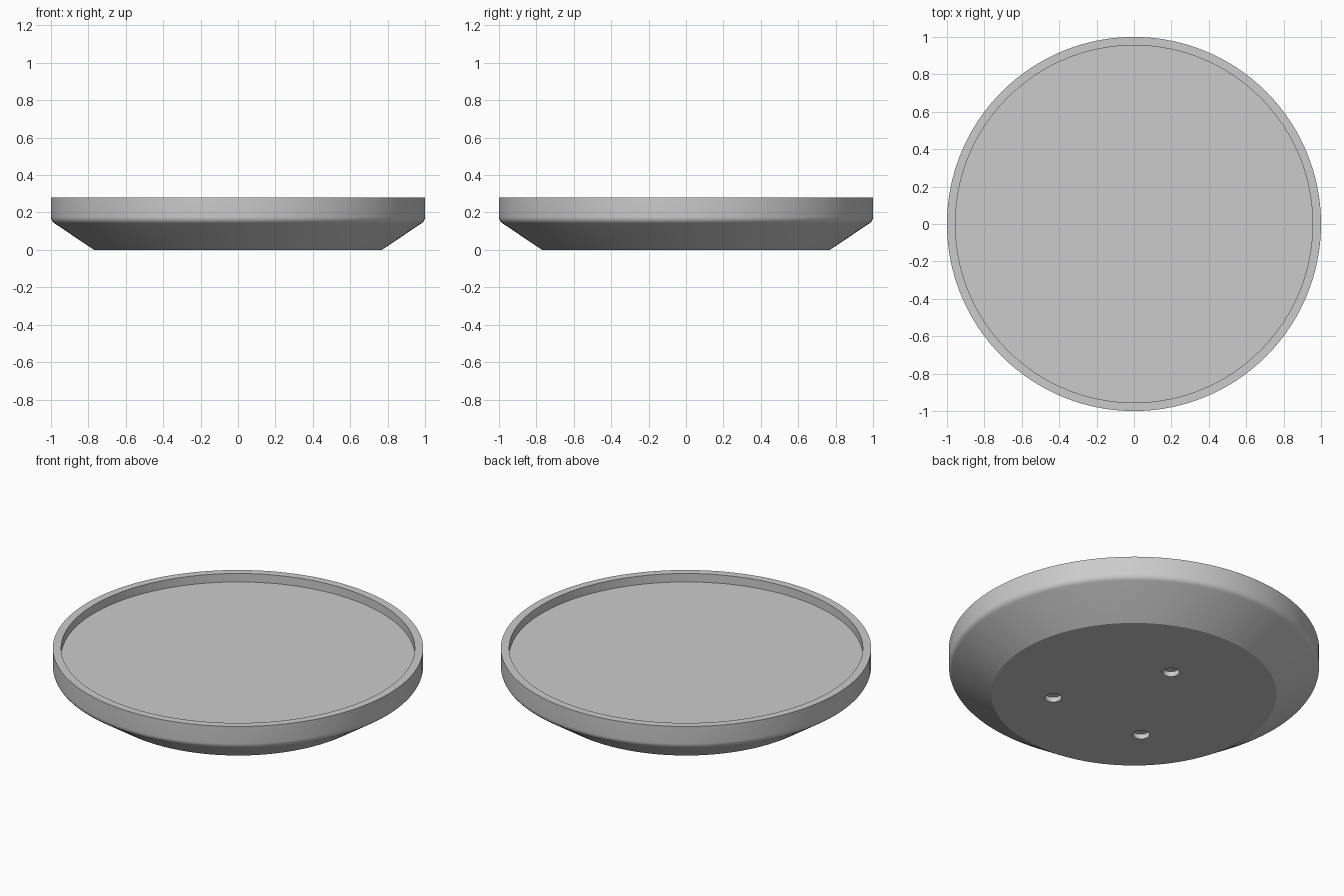
import bpy
import bmesh
from math import sin, cos, tan, pi, atan2
from mathutils import Vector

SEGMENTS = 128
HEIGHT, BASE_R, CORNER_Z = 0.28, 0.77, 0.155
INNER_R, FLOOR_Z = 0.955, 0.23
FILLET = 0.04

cube = bpy.data.objects.get("Cube")
if cube:
    bpy.data.objects.remove(cube, do_unlink=True)

grey = bpy.data.materials.new("plain_grey")
grey.use_nodes = True
grey.diffuse_color = (0.6, 0.6, 0.6, 1)
grey.node_tree.nodes["Principled BSDF"].inputs["Base Color"].default_value = grey.diffuse_color


def fillet_points(steps=6):
    """Arc that rounds the corner between the sloped underside and the wall."""
    turn = pi / 2 - atan2(CORNER_Z, 1 - BASE_R)
    centre_z = CORNER_Z + FILLET * tan(turn / 2)
    angles = [-turn * (1 - i / steps) for i in range(steps + 1)]
    return [(1 - FILLET + FILLET * cos(a), centre_z + FILLET * sin(a)) for a in angles]


def lathe(name, profile):
    """Revolve an open (radius, height) profile about z and cap both ends."""
    bm = bmesh.new()
    verts = [bm.verts.new((r, 0, z)) for r, z in profile]
    edges = [bm.edges.new(pair) for pair in zip(verts, verts[1:])]
    bmesh.ops.spin(bm, geom=verts + edges, cent=(0, 0, 0), axis=(0, 0, 1),
                   angle=2 * pi, steps=SEGMENTS, use_merge=True)
    bmesh.ops.remove_doubles(bm, verts=bm.verts, dist=1e-5)
    bmesh.ops.holes_fill(bm, edges=[e for e in bm.edges if e.is_boundary], sides=0)
    bmesh.ops.recalc_face_normals(bm, faces=bm.faces)
    return finish(name, bm)


def finish(name, bm):
    mesh = bpy.data.meshes.new(name)
    bm.to_mesh(mesh)
    bm.free()
    mesh.materials.append(grey)
    obj = bpy.data.objects.new(name, mesh)
    bpy.context.collection.objects.link(obj)
    return obj


# Dish: sloped underside, rounded corner, upright wall, rim and recessed floor
dish = lathe("round_dish", [(BASE_R, 0), *fillet_points(), (1, HEIGHT),
                            (INNER_R, HEIGHT), (INNER_R, FLOOR_Z)])

# Three shallow round sockets in the underside
bm = bmesh.new()
HOLE_R, HOLE_DEPTH, SPREAD = 0.046, 0.03, 0.31
for x, y in ((-SPREAD, -SPREAD), (SPREAD, -SPREAD), (0, SPREAD)):
    made = bmesh.ops.create_cone(bm, cap_ends=True, segments=32, radius1=HOLE_R,
                                 radius2=HOLE_R, depth=2 * HOLE_DEPTH)
    bmesh.ops.translate(bm, verts=made["verts"], vec=Vector((x, y, 0)))
cutter = finish("socket_cutter", bm)
cutter.hide_render = True

cut = dish.modifiers.new("sockets", 'BOOLEAN')
cut.operation = 'DIFFERENCE'
cut.solver = 'EXACT'
cut.object = cutter
bpy.ops.object.select_all(action='DESELECT')
bpy.context.view_layer.objects.active = dish
dish.select_set(True)
bpy.ops.object.modifier_apply(modifier=cut.name)
bpy.data.objects.remove(cutter, do_unlink=True)

bpy.ops.object.shade_smooth_by_angle(angle=pi / 6)
